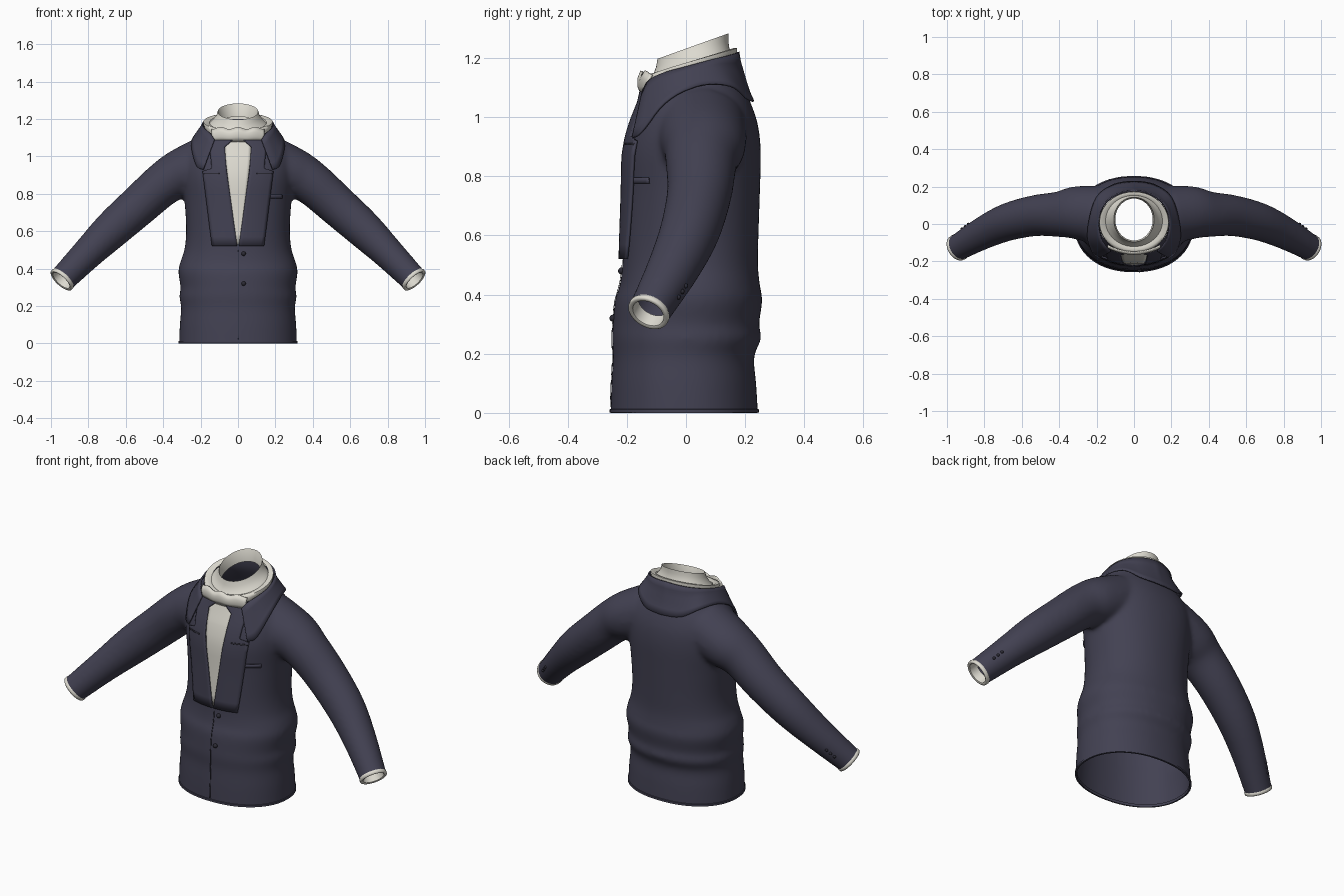
import bpy, bmesh, math
from mathutils import Vector
from mathutils.bvhtree import BVHTree

if "Cube" in bpy.data.objects:
    bpy.data.objects.remove(bpy.data.objects["Cube"])


def material(name, rgb):
    m = bpy.data.materials.new(name)
    m.diffuse_color = (*rgb, 1)
    m.use_nodes = True
    m.node_tree.nodes["Principled BSDF"].inputs["Base Color"].default_value = m.diffuse_color
    return m


NAVY = material("dark navy cloth", (0.055, 0.053, 0.085))
CREAM = material("cream cloth", (0.72, 0.70, 0.63))
BUTTON = material("button black", (0.025, 0.024, 0.035))


def spline(keys, n):
    """Catmull-Rom interpolation of key tuples, n steps per span."""
    k = [Vector(p) for p in keys]
    out = []
    for i in range(len(k) - 1):
        a, b, c, d = k[max(i - 1, 0)], k[i], k[i + 1], k[min(i + 2, len(k) - 1)]
        for s in range(n):
            t = s / n
            out.append(b + (c - a) * (0.5 * t) + (a * 2 - b * 5 + c * 4 - d) * (0.5 * t * t)
                       + (b * 3 - a - c * 3 + d) * (0.5 * t ** 3))
    return out + [k[-1]]


def loft(bm, rings, closed=True, caps=False):
    vs = [[bm.verts.new(p) for p in r] for r in rings]
    n = len(vs[0])
    for a, b in zip(vs, vs[1:]):
        for i in range(n if closed else n - 1):
            j = (i + 1) % n
            bm.faces.new((a[i], a[j], b[j], b[i]))
    if caps:
        bm.faces.new(vs[0])
        bm.faces.new(vs[-1])


def finish(name, bm, mat, angle=50, thick=0):
    bmesh.ops.recalc_face_normals(bm, faces=bm.faces[:])
    me = bpy.data.meshes.new(name)
    bm.to_mesh(me)
    bm.free()
    ob = bpy.data.objects.new(name, me)
    bpy.context.collection.objects.link(ob)
    me.materials.append(mat)
    if thick:
        mod = ob.modifiers.new("thickness", 'SOLIDIFY')
        mod.thickness = thick
        mod.offset = 0
    bpy.ops.object.select_all(action='DESELECT')
    ob.select_set(True)
    bpy.context.view_layer.objects.active = ob
    bpy.ops.object.shade_smooth_by_angle(angle=math.radians(angle))
    return ob


# ---- jacket: torso sections (z, half width, front y, back y) ----
TORSO = [(-0.05, .315, -.257, .243), (0, .315, -.255, .243), (.1, .311, -.252, .237),
         (.19, .304, -.247, .23), (.25, .313, -.25, .254), (.3, .307, -.247, .247),
         (.38, .319, -.24, .258), (.43, .31, -.224, .25), (.5, .287, -.215, .243),
         (.6, .277, -.212, .245), (.75, .285, -.208, .25), (.88, .30, -.206, .253),
         (.97, .30, -.186, .244), (1.04, .275, -.16, .222), (1.1, .215, -.14, .195),
         (1.16, .18, -.13, .172), (1.26, .172, -.125, .165)]


def torso_ring(k, grow=0, n=64):
    z, hx, f, b = k
    pts = []
    for i in range(n):
        a = 2 * math.pi * i / n
        c, s = math.cos(a), math.sin(a)
        e = 0.92
        pts.append(Vector(((hx + grow) * math.copysign(abs(c) ** e, c),
                           (f + b) / 2 + ((b - f) / 2 + grow) * math.copysign(abs(s) ** e, s), z)))
    return pts


# ---- sleeve sections (x, y, z, radius, depth radius) ----
ARM = [(.18, .05, .955, .15, .155), (.31, .06, .905, .132, .142), (.40, .052, .852, .117, .122),
       (.525, .045, .742, .110, .110), (.67, .012, .612, .102, .101), (.80, -.045, .485, .086, .088),
       (.94, -.125, .342, .073, .071), (.985, -.152, .295, .073, .071)]
CUFF = Vector((.94, -.125, .342))
CUFF_DIR = Vector((.63, -.36, -.68)).normalized()


def circle(c, d, r, ry, sx, n=32):
    v = (Vector((0, 1, 0)) - d * d.y).normalized()
    u = d.cross(v)
    pts = [c + u * (r * math.cos(2 * math.pi * i / n)) + v * (ry * math.sin(2 * math.pi * i / n))
           for i in range(n)]
    return [Vector((p.x * sx, p.y, p.z)) for p in pts]


bm = bmesh.new()
loft(bm, [torso_ring(k) for k in spline(TORSO, 4)], caps=True)
path = spline(ARM, 4)
for sx in (1, -1):
    rings = []
    for i, p in enumerate(path):
        d = (path[min(i + 1, len(path) - 1)] - path[max(i - 1, 0)])
        rings.append(circle(Vector(p[:3]), Vector(d[:3]).normalized(), p[3], p[4], sx))
    loft(bm, rings, caps=True)
raw = finish("jacket_blank", bm, NAVY)
mod = raw.modifiers.new("fuse", 'REMESH')
mod.mode = 'VOXEL'
mod.voxel_size = 0.012
mod = raw.modifiers.new("soften", 'SMOOTH')
mod.factor = 0.5
mod.iterations = 10
fused = bpy.data.meshes.new_from_object(raw.evaluated_get(bpy.context.evaluated_depsgraph_get()))
bpy.data.objects.remove(raw)
bm = bmesh.new()
bm.from_mesh(fused)
surface = BVHTree.FromBMesh(bm)


def cut(co, no, keep):
    faces = [f for f in bm.faces if keep(f.calc_center_median())]
    geom = set(faces) | {e for f in faces for e in f.edges} | {v for f in faces for v in f.verts}
    bmesh.ops.bisect_plane(bm, geom=list(geom), plane_co=co, plane_no=no, clear_outer=True)


# open hem, neck and sleeve ends
cut((0, 0, 0), (0, 0, -1), lambda c: c.z < .1)
cut((0, 0, 1.145), (0, -.3, 1), lambda c: c.z > 1.0)
for sx in (1, -1):
    cut((CUFF.x * sx, CUFF.y, CUFF.z), (CUFF_DIR.x * sx, CUFF_DIR.y, CUFF_DIR.z),
        lambda c: c.x * sx > .8)
finish("jacket", bm, NAVY, 60)

# hem band
bm = bmesh.new()
loft(bm, [torso_ring((z, .315, -.255, .243), g) for z, g in
          ((.014, -.002), (.012, .003), (.001, .003), (0, -.006), (.014, -.008))])
finish("hem_band", bm, NAVY)


def front_y(x, z):
    hit = surface.ray_cast(Vector((x, -1, z)), Vector((0, 1, 0)))[0]
    return hit.y if hit else -.13


def patch(name, rows, mat, lift, sx=1, thick=0.004, nz=8, nx=8):
    """Plate hugging the jacket front; rows are (z, x from, x to)."""
    bm = bmesh.new()
    grid = []
    for a, b in zip(rows, rows[1:]):
        for s in range(nz + 1):
            z, x0, x1 = Vector(a).lerp(Vector(b), s / nz)
            xs = [(x0 + (x1 - x0) * i / nx) * sx for i in range(nx + 1)]
            grid.append([Vector((x, front_y(x, z) - lift, z)) for x in xs])
    loft(bm, grid, closed=False)
    bmesh.ops.remove_doubles(bm, verts=bm.verts[:], dist=1e-5)
    return finish(name, bm, mat, 40, thick)


# shirt front, lapels, pocket welt
patch("shirt_front", [(.53, -.01, .01), (.98, -.066, .066), (1.05, -.07, .07),
                      (1.075, -.05, .05), (1.085, -.025, .025)], CREAM, .005)
for sx, side in ((1, "left"), (-1, "right")):
    patch("lapel_" + side, [(.52, .004, .138), (.92, .06, .188), (.935, .062, .14),
                            (1.05, .071, .15), (1.085, .03, .13)], NAVY, .010, sx, .009)
    patch("lapel_notch_" + side, [(.905, .10, .185), (.912, .10, .185)], BUTTON, .015, sx, .003, 2)
patch("pocket_welt", [(.775, .165, .235), (.795, .165, .235)], NAVY, .004, 1, .006, 2)
patch("front_seam", [(.02, .0, .004), (.5, .0, .004)], BUTTON, .002, 1, .002, 16, 1)


def ball(name, c, r):
    bm = bmesh.new()
    bmesh.ops.create_uvsphere(bm, u_segments=12, v_segments=8, radius=r)
    bmesh.ops.translate(bm, verts=bm.verts[:], vec=c)
    finish(name, bm, BUTTON)


for i, z in enumerate((.48, .32)):
    ball("front_button_%d" % (i + 1), Vector((.03, front_y(.03, z) - .002, z)), .012)

# sleeve buttons and shirt cuffs
for sx, side in ((1, "left"), (-1, "right")):
    for i in range(3):
        c = CUFF - CUFF_DIR * (.07 + .028 * i) + Vector((.03, .085, .0))
        p = surface.find_nearest(Vector((c.x * sx, c.y, c.z)))[0]
        ball("sleeve_button_%s_%d" % (side, i + 1), p, .008)
    bm = bmesh.new()
    loft(bm, [circle(CUFF + CUFF_DIR * t, CUFF_DIR, r, r - .002, sx) for t, r in
              ((-.012, .070), (-.004, .075), (.008, .074), (.012, .068), (.008, .058), (-.04, .056))])
    finish("shirt_cuff_" + side, bm, CREAM, 60)

# ---- folded jacket collar: (rim xyz, lower edge xyz) from back to front ----
COLLAR = [(0, .172, 1.22, 0, .222, 1.05), (.09, .15, 1.212, .11, .208, 1.06),
          (.162, .09, 1.195, .195, .15, 1.105), (.188, .01, 1.172, .235, .04, 1.105),
          (.178, -.07, 1.15, .245, -.07, 1.045), (.15, -.122, 1.125, .222, -.15, .95),
          (.125, -.145, 1.09, .185, -.18, .93)]
half = spline(COLLAR, 5)
full = [(-1, p) for p in half[:0:-1]] + [(1, p) for p in half]
rows = []
for t in (0, .2, .4, .6, .8, 1):
    row = []
    for sx, p in full:
        q = Vector(p[:3]).lerp(Vector(p[3:]), t)
        q.x *= sx
        near, no, _, _ = surface.find_nearest(q)
        if (q - near).dot(no) < .010:      # keep the collar outside the jacket
            q = near + no * .010
        row.append(q)
    rows.append(row)
bm = bmesh.new()
loft(bm, rows, closed=False)
finish("jacket_collar", bm, NAVY, 60, .008)


# ---- shirt collar fold and neck band: (rx, ry, centre y, z, tilt, front drop) ----
def neck_ring(rx, ry, cy, z, tilt, drop, n=64):
    pts = []
    for i in range(n):
        a = 2 * math.pi * i / n
        c, s = math.cos(a), math.sin(a)
        pts.append(Vector((rx * s, cy + ry * c, z + tilt * c - drop * max(0, -c) ** 3)))
    return pts


bm = bmesh.new()
loft(bm, [neck_ring(*k) for k in
          ((.178, .162, .008, 1.155, .045, .035), (.186, .165, .008, 1.175, .046, .035),
           (.184, .163, .009, 1.186, .047, .01), (.172, .152, .012, 1.187, .047, .0),
           (.152, .137, .016, 1.18, .047, .0))])
finish("shirt_collar", bm, CREAM, 70)
bm = bmesh.new()
loft(bm, [neck_ring(*k) for k in
          ((.156, .14, .014, 1.17, .045, 0), (.135, .128, .018, 1.19, .045, 0),
           (.116, .122, .021, 1.215, .045, 0), (.108, .12, .024, 1.24, .043, 0),
           (.106, .118, .024, 1.237, .043, 0), (.10, .112, .024, 1.17, .043, 0))])
finish("neck_band", bm, CREAM, 70)

# shirt collar front flap
bm = bmesh.new()
flap = []
for t in (0, .33, .66, 1):
    flap.append([Vector((x * .14 / 12, -.150 - .012 * math.sin(math.pi * t) + .035 * (x / 12) ** 2,
                         1.15 - .072 * t + .006 * math.cos(x * .8) * (1 - t)))
                 for x in range(-12, 13)])
loft(bm, flap, closed=False)
finish("shirt_collar_flap", bm, CREAM, 60, .008)
